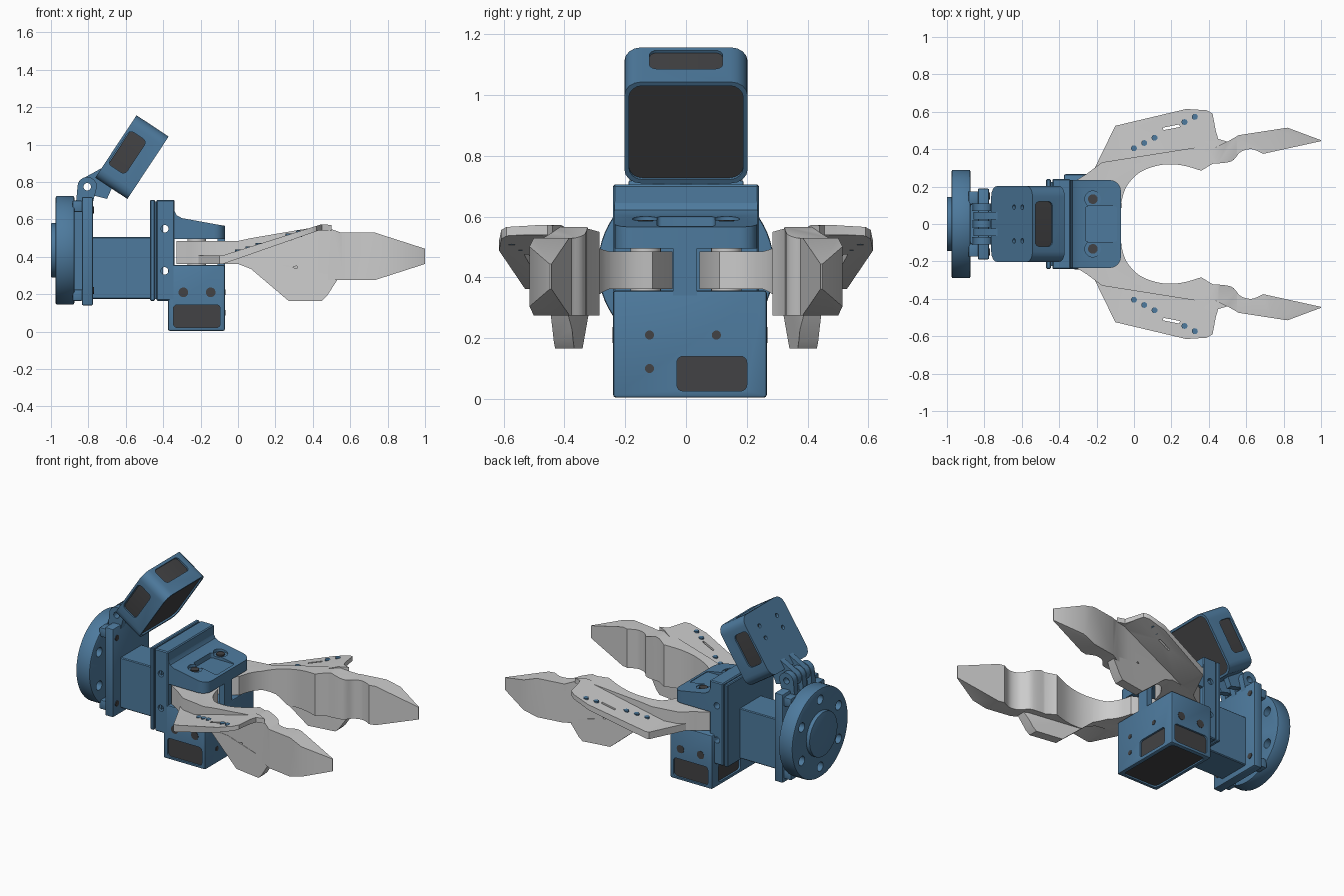
import bpy, bmesh, math
from mathutils import Vector, Matrix

if "Cube" in bpy.data.objects:
    bpy.data.objects.remove(bpy.data.objects["Cube"])


def material(name, rgb):
    m = bpy.data.materials.new(name)
    m.diffuse_color = (*rgb, 1)
    m.use_nodes = True
    m.node_tree.nodes["Principled BSDF"].inputs["Base Color"].default_value = m.diffuse_color
    return m


BLUE = material("blue", (0.075, 0.195, 0.34))
DARK = material("dark", (0.055, 0.055, 0.058))


def finish(name, bm, mat):
    bmesh.ops.recalc_face_normals(bm, faces=bm.faces)
    me = bpy.data.meshes.new(name)
    bm.to_mesh(me)
    bm.free()
    if mat:
        me.materials.append(mat)
    ob = bpy.data.objects.new(name, me)
    bpy.context.collection.objects.link(ob)
    return ob


def prism(name, pts, axis, a, b, mat=BLUE):
    """Extrude a 2D outline along an axis from a to b."""
    place = {'x': lambda p, t: (t, p[0], p[1]), 'y': lambda p, t: (p[0], t, p[1]),
             'z': lambda p, t: (p[0], p[1], t)}[axis]
    bm = bmesh.new()
    lo = [bm.verts.new(place(p, a)) for p in pts]
    hi = [bm.verts.new(place(p, b)) for p in pts]
    bm.faces.new(lo)
    bm.faces.new(hi)
    for i in range(len(pts)):
        j = (i + 1) % len(pts)
        bm.faces.new((lo[i], lo[j], hi[j], hi[i]))
    return finish(name, bm, mat)


def box(name, lo, hi, r=0.0, axis=None, mat=BLUE, seg=4):
    """Box from two corners, rounded on all edges or only those along one axis."""
    lo, hi = Vector(lo), Vector(hi)
    bm = bmesh.new()
    bmesh.ops.create_cube(bm, size=1)
    for v in bm.verts:
        v.co = Vector([(lo[i] + hi[i]) / 2 + v.co[i] * (hi[i] - lo[i]) for i in range(3)])
    if r:
        k = 'xyz'.find(axis) if axis else -1
        es = [e for e in bm.edges
              if k < 0 or abs((e.verts[0].co - e.verts[1].co)[k]) > 1e-5]
        bmesh.ops.bevel(bm, geom=es, offset=r, segments=seg, profile=0.5, affect='EDGES')
    return finish(name, bm, mat)


def cyl(name, c, r, length, axis, mat=BLUE, n=24, bevel=0):
    rot = {'x': Matrix.Rotation(math.pi / 2, 4, 'Y'), 'y': Matrix.Rotation(math.pi / 2, 4, 'X'),
           'z': Matrix.Identity(4)}[axis]
    bm = bmesh.new()
    bmesh.ops.create_cone(bm, cap_ends=True, segments=n, radius1=r, radius2=r, depth=length,
                          matrix=Matrix.Translation(c) @ rot)
    if bevel:
        es = [e for e in bm.edges if any(len(f.verts) > 4 for f in e.link_faces)]
        bmesh.ops.bevel(bm, geom=es, offset=bevel, segments=2, profile=0.5, affect='EDGES')
    return finish(name, bm, mat)


def apply(ob):
    bpy.context.view_layer.update()
    me = bpy.data.meshes.new_from_object(ob.evaluated_get(bpy.context.evaluated_depsgraph_get()))
    ob.modifiers.clear()
    ob.data = me


def boolean(ob, *tools, op='DIFFERENCE'):
    for t in tools:
        m = ob.modifiers.new("bool", 'BOOLEAN')
        m.operation, m.object, m.solver = op, t, 'EXACT'
        apply(ob)
        bpy.data.objects.remove(t)
    return ob


def mirror(ob):
    m = ob.modifiers.new("mirror", 'MIRROR')
    m.use_axis = (False, True, False)
    m.use_mirror_merge = False
    apply(ob)


def smooth_curve(p, n=5):
    """Catmull-Rom through the given points."""
    p = [Vector(q) for q in p]
    out = []
    for i in range(len(p) - 1):
        a, b, c, d = p[max(i - 1, 0)], p[i], p[i + 1], p[min(i + 2, len(p) - 1)]
        for k in range(n):
            t = k / n
            out.append(0.5 * (2 * b + (c - a) * t + (2 * a - 5 * b + 4 * c - d) * t * t
                              + (3 * b - a - 3 * c + d) * t ** 3))
    return out + [p[-1]]


# mounting flange
FZ = 0.435
flange = cyl("flange", (-0.925, 0, FZ), 0.29, 0.1, 'x', n=64, bevel=0.008)
boolean(flange, *[cyl("c", (-0.93, 0.22 * math.cos(a), FZ + 0.22 * math.sin(a)), 0.03, 0.3, 'x')
                  for a in [math.radians(30 + 60 * i) for i in range(6)]])
cyl("flange_boss", (-0.98, 0, FZ), 0.145, 0.04, 'x', n=48, bevel=0.004)
box("bracket_plate", (-0.835, -0.19, 0.14), (-0.775, 0.19, 0.72), 0.008, seg=2)
box("bracket_spacer", (-0.89, -0.12, 0.2), (-0.82, 0.12, 0.67))
for z in (0.165, 0.64):
    for y in (-0.14, 0.14):
        box("bracket_lug", (-0.885, y - 0.035, z), (-0.83, y + 0.035, z + 0.06), 0.006, seg=2)
for y in (-0.15, 0.15):
    for z in (0.22, 0.65):
        cyl("bracket_screw", (-0.775, y, z), 0.018, 0.008, 'x', DARK, 16)
box("square_tube", (-0.79, -0.11, 0.175), (-0.46, 0.11, 0.505), 0.005, seg=1)

# upper camera hinge
HX, HZ = -0.806, 0.775
pin_hole = lambda: cyl("c", (HX, 0, HZ), 0.02, 0.6, 'y')
arc = lambda a0, a1: [(HX + 0.052 * math.cos(math.radians(a0 + (a1 - a0) * i / 12)),
                       HZ + 0.052 * math.sin(math.radians(a0 + (a1 - a0) * i / 12)))
                      for i in range(13)]
for y in (-0.09, 0, 0.09):
    boolean(prism("hinge_base_tongue", arc(0, 180) + [(HX - 0.06, 0.69), (-0.776, 0.69)],
                  'y', y - 0.02, y + 0.02), pin_hole())
for y in (-0.045, 0.045):
    boolean(prism("hinge_arm", arc(135, 300) + [(-0.7, 0.71), (-0.66, 0.8), (-0.7, 0.89)],
                  'y', y - 0.02, y + 0.02), pin_hole())

# upper camera, built flat and then tilted
cam = box("upper_camera_frame", (-0.103, -0.203, -0.2), (0.103, 0.203, 0.2), 0.055, 'x')
boolean(cam,
        box("c", (0.085, -0.188, -0.185), (0.2, 0.188, 0.185), 0.045, 'x'),
        box("c", (-0.085, -0.12, 0.18), (0.025, 0.12, 0.3), 0.025, 'z'),
        *[box("c", (-0.09, s - 0.06, -0.1), (0.02, s + 0.06, 0.115), 0.025, 'y')
          for s in (-0.243, 0.243)],
        *[cyl("c", (-0.1, y, z), 0.013, 0.03, 'x') for y in (-0.09, 0.09) for z in (0.02, 0.1)])
core = box("upper_camera_core", (-0.085, -0.193, -0.19), (0.093, 0.193, 0.19), 0.045, 'x', DARK)
for ob in (cam, core):
    ob.data.transform(Matrix.Translation((-0.567, 0, 0.933))
                      @ Matrix.Rotation(math.radians(33.5), 4, 'Y'))

# gripper back plates
box("gripper_back_plate", (-0.47, -0.24, 0.165), (-0.445, 0.24, 0.705), 0.005, seg=1)
box("plate_spacer", (-0.46, -0.225, 0.175), (-0.4, 0.225, 0.695))
boolean(box("gripper_front_plate", (-0.437, -0.24, 0.165), (-0.34, 0.24, 0.705), 0.006, seg=1),
        *[cyl("c", (-0.392, 0, z), 0.02, 0.8, 'y') for z in (0.55, 0.325)])

# visor over the finger pivots
visor = prism("finger_visor", [(-0.37, 0.7), (-0.345, 0.7), (-0.34, 0.645), (-0.328, 0.622),
                               (-0.3, 0.607), (-0.085, 0.568), (0, 0.555), (0, 0.495),
                               (-0.37, 0.495)], 'y', -0.5, 0.5)
boolean(visor, box("c", (-0.6, -0.235, 0.3), (-0.07, 0.235, 0.9), 0.06, 'z', seg=6), op='INTERSECT')
boolean(visor, *[cyl("c", (-0.22, y, 0.63), 0.043, 0.1, 'z', n=32) for y in (-0.133, 0.133)],
        box("c", (-0.26, -0.095, 0.565), (-0.09, 0.095, 0.7), 0.015, 'z'))
for y in (-0.133, 0.133):
    cyl("pivot_screw", (-0.22, y, 0.583), 0.026, 0.01, 'z', DARK)
    cyl("pivot_pin", (-0.22, y, 0.43), 0.05, 0.16, 'z', None)
box("centre_column", (-0.11, -0.042, 0.34), (-0.07, 0.037, 0.51))

# lower camera housing with windows onto a dark core
low = box("lower_camera_housing", (-0.375, -0.24, 0.004), (-0.07, 0.266, 0.357), 0.01, seg=2)
boolean(low,
        *[box("c", (-0.345, s - 0.05, 0.022), (-0.095, s + 0.05, 0.143), 0.02, 'y')
          for s in (-0.27, 0.296)],
        *[box("c", (x - 0.05, -0.03, 0.026), (x + 0.05, 0.2, 0.14), 0.02, 'x')
          for x in (-0.04, -0.405)],
        box("c", (-0.35, -0.215, -0.05), (-0.095, 0.24, 0.022), 0.03, 'z'))
box("lower_camera_core", (-0.362, -0.228, 0.014), (-0.082, 0.254, 0.17), mat=DARK)
for y in (-0.239, 0.265):
    for x in (-0.292, -0.146):
        cyl("housing_screw", (x, y, 0.21), 0.026, 0.006, 'y', DARK)
for y, z in ((-0.12, 0.21), (0.1, 0.21), (-0.12, 0.1)):
    cyl("housing_screw", (-0.07, y, z), 0.015, 0.006, 'x', DARK)

# finger blades: plan outline intersected with side outline
inner = smooth_curve([(-0.07, 0.11), (-0.04, 0.2), (0.03, 0.275), (0.14, 0.315), (0.25, 0.315),
                      (0.36, 0.285)]) + smooth_curve([(0.42, 0.322), (0.52, 0.335), (0.57, 0.385),
                                                      (0.63, 0.4), (0.69, 0.375)])
plan = inner + [(1, 0.443), (1, 0.448), (0.82, 0.515), (0.56, 0.475), (0.5, 0.44), (0.4, 0.42),
                (-0.17, 0.33), (-0.25, 0.27), (-0.33, 0.22), (-0.33, 0.05), (-0.2, 0.045)]
side = [(-0.4, 0.362), (0, 0.362), (0.07, 0.335), (0.14, 0.275), (0.73, 0.275), (1.01, 0.365),
        (1.01, 0.44), (0.73, 0.53), (0.55, 0.53), (0.45, 0.565), (0.07, 0.5), (0, 0.485),
        (-0.4, 0.485)]
blade = boolean(prism("finger_blades", plan, 'z', 0, 1, None),
                prism("c", side, 'y', -1, 1, None), op='INTERSECT')

# fins hanging under the blades
fin = prism("finger_fins", [(0, 0.3), (0.5, 0.375), (0.56, 0.4), (0.56, 0.45), (0.4, 0.422),
                            (0, 0.359)], 'z', 0, 1, None)
boolean(fin, prism("c", [(0.04, 0.36), (0.27, 0.165), (0.45, 0.165), (0.475, 0.19), (0.53, 0.275),
                         (0.52, 0.3), (0.2, 0.36)], 'y', -1, 1, None), op='INTERSECT')
slot = box("c", (-0.045, 0.395, -0.006), (0.045, 0.46, 0.006), mat=None)
slot.data.transform(Matrix.Translation((0.275, 0, 0.33)) @ Matrix.Rotation(math.radians(-22), 4, 'Y'))
boolean(blade, slot)

# slanted outer plates with a slot and pins
plate = prism("finger_side_plates", [(-0.24, 0.24), (-0.2, 0.32), (-0.1, 0.525), (0.28, 0.615),
                                     (0.39, 0.608), (0.42, 0.59), (0.437, 0.5), (0.45, 0.455),
                                     (0.5, 0.44), (0.4, 0.39), (-0.15, 0.3)], 'z', 0, 1, None)
boolean(plate, prism("c", [(-0.4, 0.362), (-0.08, 0.362), (0.43, 0.54), (0.6, 0.54), (0.6, 0.57),
                           (0.44, 0.572), (-0.08, 0.408), (-0.4, 0.408)], 'y', -1, 1, None),
        op='INTERSECT')
slot = box("c", (-0.045, -0.007, 0), (0.045, 0.007, 1), mat=None)
slot.data.transform(Matrix.Translation((0.2, 0.517, 0)) @ Matrix.Rotation(math.radians(11), 4, 'Z'))
boolean(plate, slot)
for ob in (blade, fin, plate):
    mirror(ob)
for x, y in ((0, 0.405), (0.055, 0.433), (0.11, 0.461), (0.27, 0.545), (0.325, 0.573)):
    top = 0.408 + (x + 0.08) * 0.315
    mirror(cyl("plate_pin", (x, y, top - 0.012), 0.016, 0.036, 'z', n=12))

# smooth shading with sharp edges kept
for ob in bpy.data.objects:
    ob.select_set(True)
bpy.context.view_layer.objects.active = flange
bpy.ops.object.shade_smooth_by_angle(angle=math.radians(30))
